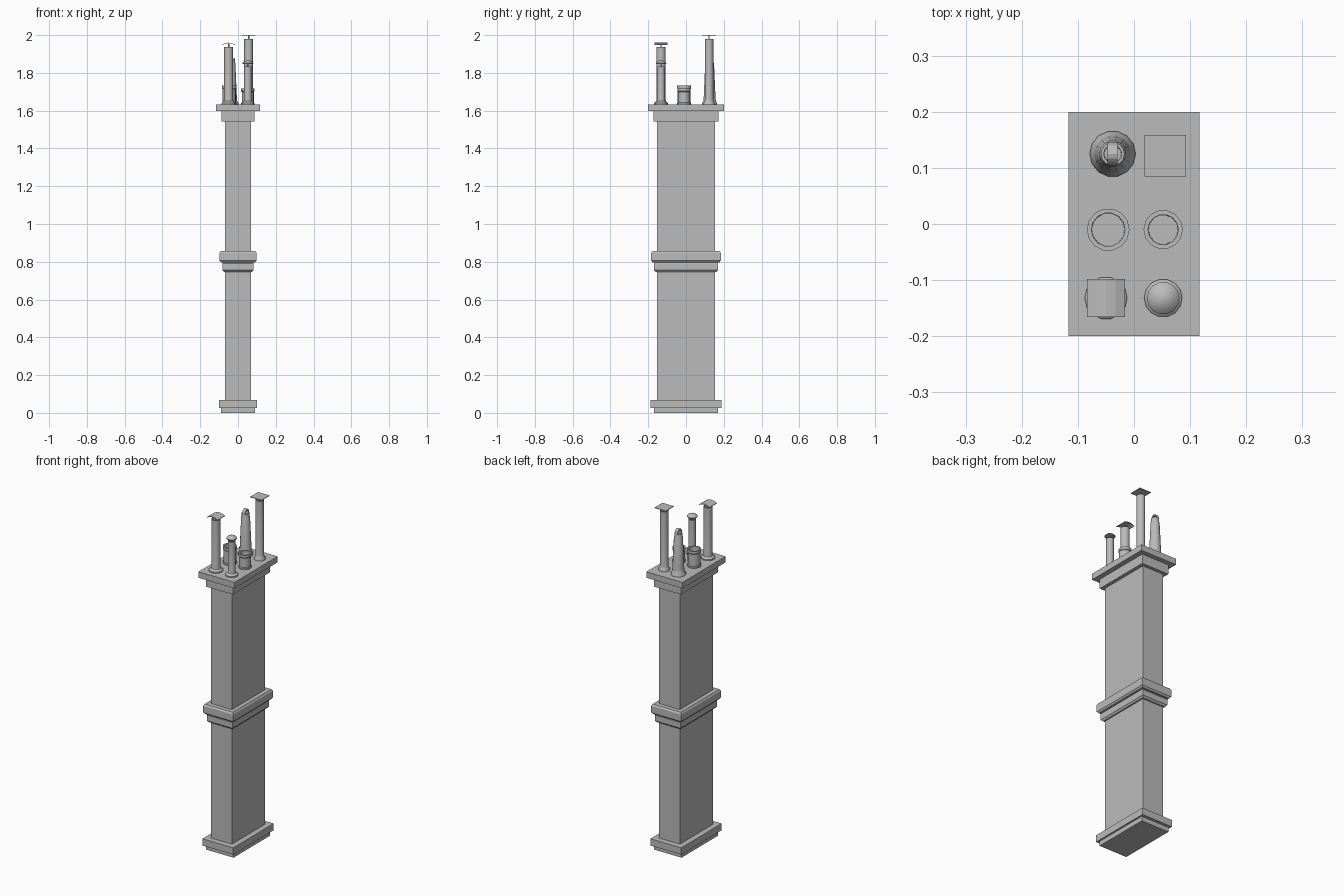
import bpy, bmesh, math

if "Cube" in bpy.data.objects:
    bpy.data.objects.remove(bpy.data.objects["Cube"], do_unlink=True)

stone = bpy.data.materials.new("stone grey")
stone.use_nodes = True
GREY = (0.5, 0.5, 0.5, 1)
stone.diffuse_color = GREY
stone.node_tree.nodes["Principled BSDF"].inputs["Base Color"].default_value = GREY


def finish(name, bm, smooth=False):
    bmesh.ops.recalc_face_normals(bm, faces=bm.faces)
    mesh = bpy.data.meshes.new(name)
    bm.to_mesh(mesh)
    bm.free()
    mesh.materials.append(stone)
    obj = bpy.data.objects.new(name, mesh)
    bpy.context.collection.objects.link(obj)
    if smooth:
        bpy.ops.object.select_all(action='DESELECT')
        obj.select_set(True)
        bpy.context.view_layer.objects.active = obj
        bpy.ops.object.shade_smooth_by_angle(angle=math.radians(35))
    return obj


def loft(name, rings, smooth=False):
    """Skin a list of equal rings of points and cap both ends."""
    bm = bmesh.new()
    loops = [[bm.verts.new(p) for p in ring] for ring in rings]
    n = len(loops[0])
    for a, b in zip(loops, loops[1:]):
        for i in range(n):
            j = (i + 1) % n
            bm.faces.new((a[i], a[j], b[j], b[i]))
    bm.faces.new(loops[0])
    bm.faces.new(loops[-1])
    return finish(name, bm, smooth)


def masonry(name, profile):
    """Rectangular course from (half width, half depth, height) steps."""
    return loft(name, [[(-x, -y, z), (x, -y, z), (x, y, z), (-x, y, z)]
                       for x, y, z in profile])


def lathe(name, centre, profile, sides=14):
    """Round part from (radius, height) steps."""
    cx, cy = centre
    turn = [2 * math.pi * i / sides for i in range(sides)]
    return loft(name, [[(cx + r * math.cos(t), cy + r * math.sin(t), z) for t in turn]
                       for r, z in profile], True)


def strip(name, centre, section, half, along_y):
    """Extrude a closed (offset, z) section through a width of two halves."""
    cx, cy = centre
    rings = []
    for s in (-half, half):
        rings.append([(cx + (s if along_y else u), cy + (u if along_y else s), z)
                      for u, z in section])
    return loft(name, rings)


# Brick shaft and its stone courses
masonry("shaft", [(0.068, 0.153, 0.02), (0.068, 0.153, 1.56)])
masonry("base_plinth", [(0.09, 0.17, 0), (0.09, 0.17, 0.027)])
masonry("base_course", [(0.1, 0.187, 0.027), (0.1, 0.187, 0.067)])
masonry("middle_lower_course", [(0.075, 0.16, 0.747), (0.083, 0.17, 0.757),
                                (0.083, 0.17, 0.79), (0.079, 0.165, 0.797)])
masonry("middle_upper_course", [(0.09, 0.176, 0.797), (0.098, 0.184, 0.806),
                                (0.098, 0.184, 0.846), (0.092, 0.178, 0.856)])
masonry("top_course", [(0.088, 0.172, 1.543), (0.088, 0.172, 1.6)])
masonry("top_slab", [(0.117, 0.2, 1.598), (0.117, 0.2, 1.633)])

DECK = 1.63

# Two short open pots
for name, centre, r, top in (("left_open_pot", (0.052, -0.01), 0.035, 1.717),
                             ("right_open_pot", (-0.046, -0.01), 0.038, 1.732)):
    lathe(name, centre, [(r, DECK), (r, DECK + 0.01), (r - 0.003, DECK + 0.014),
                         (r - 0.003, top - 0.018), (r, top - 0.014), (r, top),
                         (r - 0.008, top), (r - 0.009, DECK + 0.02)])

# Tall straight flues with flared feet
for name, centre, foot, r, top in (("back_flue", (0.056, 0.122), 0.031, 0.023, 1.98),
                                   ("front_flue", (-0.05, -0.132), 0.038, 0.024, 1.936),
                                   ("cowl_flue", (0.052, -0.132), 0.034, 0.02, 1.835)):
    lathe(name, centre, [(foot, DECK), (foot, DECK + 0.01), (r + 0.002, DECK + 0.02),
                         (r, DECK + 0.03), (r, top), (r - 0.004, top), (r - 0.004, top - 0.05)])
    lathe(name + "_pin", centre, [(0.004, top - 0.05), (0.004, top + 0.018)], 6)

# Square rain plates: one flat, one slightly arched
strip("back_rain_plate", (0.056, 0.122),
      [(-0.037, 1.997), (0.037, 1.997), (0.037, 2.0), (-0.037, 2.0)], 0.037, False)
bend = [-1, -0.5, 0, 0.5, 1]
arch = [(0.034 * t, 1.96 - 0.01 * t * t) for t in bend]
strip("front_rain_plate", (-0.05, -0.132),
      arch + [(u, z - 0.003) for u, z in reversed(arch)], 0.034, False)

# Round domed cowl
lathe("round_cowl", (0.052, -0.132),
      [(0.028, 1.848), (0.029, 1.852), (0.022, 1.859), (0.012, 1.864), (0.003, 1.866)])

# Tapered pot with a hoop over its mouth
TAPER = (-0.038, 0.125)
lathe("tapered_pot", TAPER,
      [(0.041, DECK), (0.041, DECK + 0.01), (0.034, DECK + 0.02), (0.032, DECK + 0.04),
       (0.024, 1.85), (0.021, 1.858), (0.021, 1.876), (0.016, 1.876), (0.015, 1.83)])
angles = [math.pi * i / 8 for i in range(9)]
hoop = [(0.021 * math.cos(t), 1.872 + 0.028 * math.sin(t)) for t in angles]
hoop += [(0.016 * math.cos(t), 1.872 + 0.022 * math.sin(t)) for t in reversed(angles)]
strip("pot_hoop", TAPER, hoop, 0.009, True)
